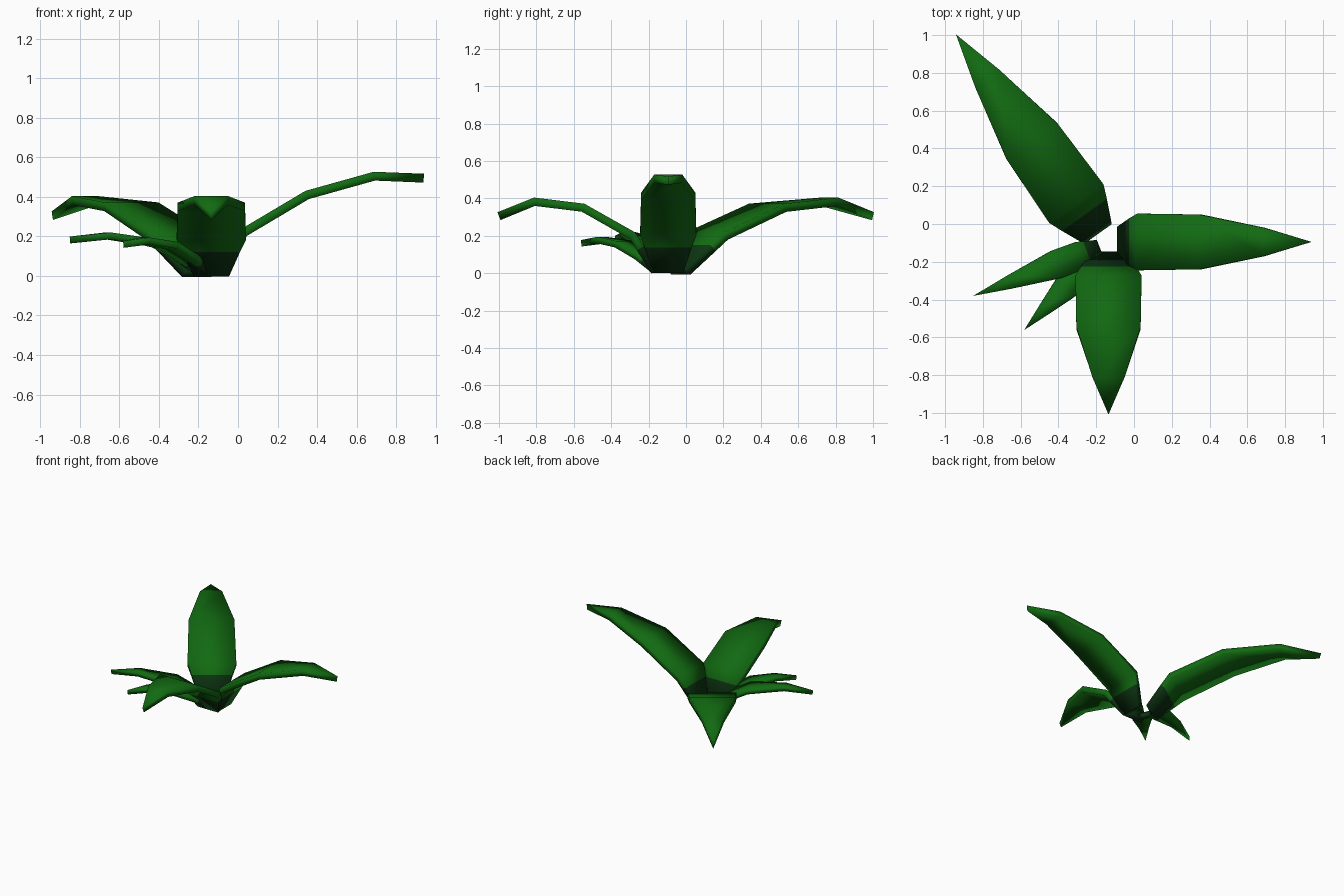
import bpy
import bmesh
from mathutils import Vector

if "Cube" in bpy.data.objects:
    bpy.data.objects.remove(bpy.data.objects["Cube"], do_unlink=True)


def make_material(name, color):
    mat = bpy.data.materials.new(name)
    mat.use_nodes = True
    mat.diffuse_color = color
    bsdf = next(n for n in mat.node_tree.nodes if n.type == 'BSDF_PRINCIPLED')
    bsdf.inputs["Base Color"].default_value = color
    bsdf.inputs["Roughness"].default_value = 0.8
    return mat


leaf_green = make_material("leaf green", (0.006, 0.145, 0.006, 1))
stem_green = make_material("dark base green", (0.004, 0.036, 0.006, 1))


def make_leaf(name, base, tip, stations, thick):
    """Bent flat blade; stations are (distance from base, height, half width)."""
    base, tip = Vector((*base, 0)), Vector((*tip, 0))
    along = (tip - base).normalized()
    side = Vector((-along.y, along.x, 0))

    # Extra ring where the dark base meets the blade
    first, second = stations[0], stations[1]
    ring = tuple(a + (b - a) * 0.65 for a, b in zip(first, second))
    stations = [first, ring] + stations[1:]
    points = [base + along * d + Vector((0, 0, z)) for d, z, w in stations]

    bm = bmesh.new()
    rows = []
    for i, (point, station) in enumerate(zip(points, stations)):
        before = points[max(i - 1, 0)]
        after = points[min(i + 1, len(points) - 1)]
        tangent = (after - before).normalized()
        offset = tangent.cross(side) * thick / 2
        width = side * station[2]
        if station[2] > 0:
            corners = [point + width + offset, point - width + offset,
                       point - width - offset, point + width - offset]
            rows.append([bm.verts.new(c) for c in corners])
        else:
            top = bm.verts.new(point + offset)
            low = bm.verts.new(point - offset)
            rows.append([top, top, low, low])

    # Skin the blade between neighbouring rows, then close the base
    for i, (a, b) in enumerate(zip(rows, rows[1:])):
        for k in range(4):
            n = (k + 1) % 4
            loop = list(dict.fromkeys([a[k], a[n], b[n], b[k]]))
            face = bm.faces.new(loop)
            face.material_index = 1 if i == 0 else 0
    bm.faces.new(rows[0]).material_index = 1
    bmesh.ops.recalc_face_normals(bm, faces=bm.faces)
    for face in bm.faces:
        face.smooth = True

    mesh = bpy.data.meshes.new(name)
    bm.to_mesh(mesh)
    bm.free()
    mesh.materials.append(leaf_green)
    mesh.materials.append(stem_green)
    obj = bpy.data.objects.new(name, mesh)
    bpy.context.collection.objects.link(obj)


# Three large leaves
make_leaf("left_leaf", (-0.07, -0.095), (0.94, -0.095),
          [(0, 0.01, 0.08), (0.1, 0.22, 0.15), (0.42, 0.41, 0.145),
           (0.76, 0.505, 0.075), (1.01, 0.495, 0)], 0.045)
make_leaf("front_leaf", (-0.135, -0.165), (-0.135, -1),
          [(0, 0.01, 0.09), (0.12, 0.2, 0.175), (0.385, 0.35, 0.17),
           (0.645, 0.382, 0.085), (0.835, 0.305, 0)], 0.045)
make_leaf("back_leaf", (-0.2, -0.04), (-0.94, 1),
          [(0, 0.01, 0.09), (0.19, 0.2, 0.176), (0.585, 0.35, 0.165),
           (0.99, 0.382, 0.08), (1.276, 0.305, 0)], 0.045)

# Two small leaves
make_leaf("small_side_leaf", (-0.19, -0.13), (-0.85, -0.38),
          [(0, 0.02, 0.045), (0.11, 0.1, 0.075), (0.235, 0.165, 0.077),
           (0.5, 0.203, 0.037), (0.706, 0.182, 0)], 0.035)
make_leaf("small_front_leaf", (-0.18, -0.15), (-0.58, -0.56),
          [(0, 0.02, 0.045), (0.1, 0.09, 0.067), (0.25, 0.155, 0.07),
           (0.42, 0.177, 0.035), (0.573, 0.16, 0)], 0.035)
